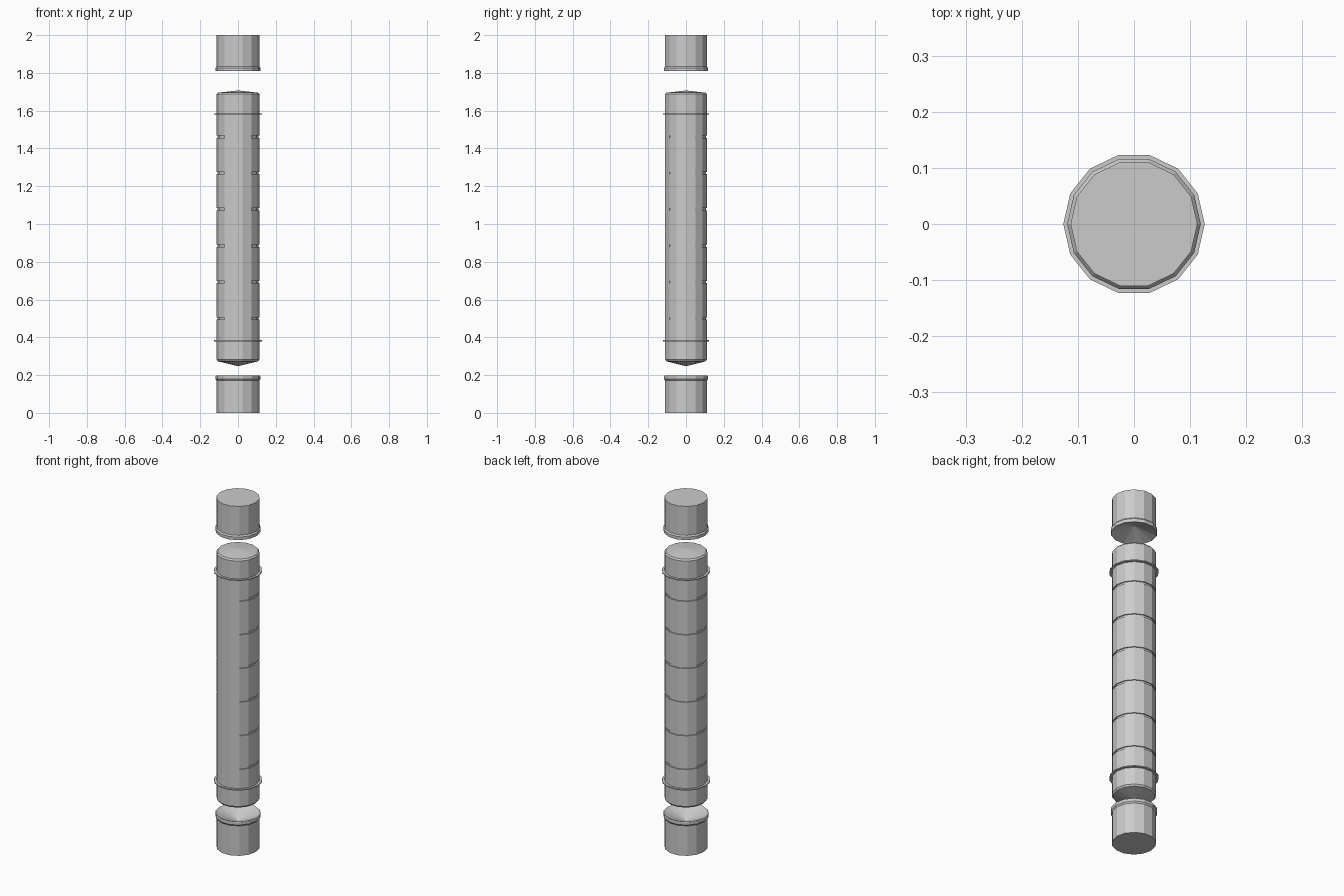
import bpy, bmesh, math

if "Cube" in bpy.data.objects:
    bpy.data.objects.remove(bpy.data.objects["Cube"])

SIDES = 14
R = 0.113


def lathe(name, profile, grooves=()):
    """Revolve (radius, z) points around z; radius 0 makes a single pole point."""
    bm = bmesh.new()
    rings = []
    for r, z in profile:
        if r == 0:
            rings.append([bm.verts.new((0, 0, z))] * SIDES)
        else:
            rings.append([bm.verts.new((r * math.cos(2 * math.pi * i / SIDES),
                                        r * math.sin(2 * math.pi * i / SIDES), z))
                          for i in range(SIDES)])
    for a, b in zip(rings, rings[1:]):
        for i in range(SIDES):
            j = (i + 1) % SIDES
            bm.faces.new(dict.fromkeys((a[i], a[j], b[j], b[i])))
    bmesh.ops.recalc_face_normals(bm, faces=bm.faces)
    # Grooves wrap around everything but the three front panels
    if grooves:
        cut = []
        for f in bm.faces:
            c = f.calc_center_median()
            front = c.y < 0 and abs(c.x) < 0.07
            if not front and any(abs(c.z - g) < 0.003 for g in grooves):
                cut.append(f)
        out = bmesh.ops.extrude_face_region(bm, geom=cut)
        for v in out["geom"]:
            if isinstance(v, bmesh.types.BMVert):
                v.co.x *= 0.95
                v.co.y *= 0.95
        bmesh.ops.delete(bm, geom=[f for f in cut if f.is_valid], context='FACES')
        bmesh.ops.recalc_face_normals(bm, faces=bm.faces)
    mesh = bpy.data.meshes.new(name)
    bm.to_mesh(mesh)
    bm.free()
    obj = bpy.data.objects.new(name, mesh)
    bpy.context.collection.objects.link(obj)
    return obj


# Main tube with shallow cone ends and six grooves
grooves = [0.5 + 0.1925 * i for i in range(6)]
tube = [(0, 0.247), (0.106, 0.273), (R, 0.282)]
for g in grooves:
    tube += [(R, g - 0.006), (R, g + 0.006)]
tube += [(R, 1.687), (0.106, 1.695), (0, 1.707)]
lathe("main_tube", tube, grooves)

# Thin flange discs
for name, z in (("lower_flange", 0.382), ("upper_flange", 1.582)):
    lathe(name, [(R - 0.003, z - 0.003), (0.126, z - 0.003),
                 (0.126, z + 0.003), (R - 0.003, z + 0.003), (R - 0.003, z - 0.003)])

# End caps with a lip and a dished inner face
cap = [(0, 0), (R, 0), (R, 0.171), (0.119, 0.179), (0.119, 0.194),
       (0.117, 0.197), (0, 0.147)]
lathe("bottom_cap", cap)
lathe("top_cap", [(r, 2 - (z - 0.006 if 0.16 < z else z)) for r, z in cap])
